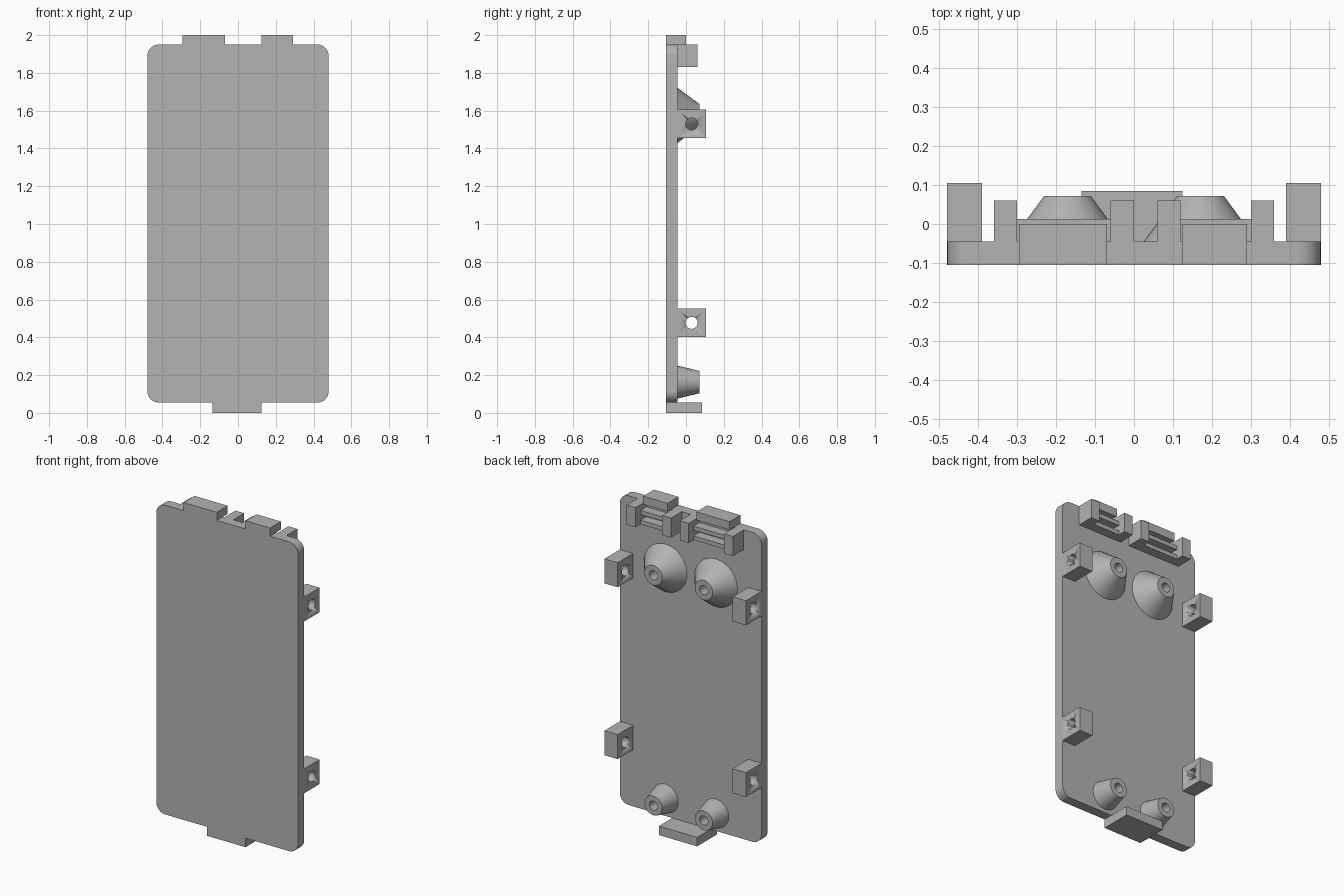
import bpy, bmesh, math
from mathutils import Matrix

if "Cube" in bpy.data.objects:
    bpy.data.objects.remove(bpy.data.objects["Cube"])

grey = bpy.data.materials.new("plain_grey")
grey.diffuse_color = (0.45, 0.45, 0.45, 1)
grey.use_nodes = True
grey.node_tree.nodes["Principled BSDF"].inputs["Base Color"].default_value = grey.diffuse_color

BACK = -0.045    # rear surface of the panel
FRONT = -0.105   # front surface of the panel


def finish(name, bm):
    bmesh.ops.recalc_face_normals(bm, faces=bm.faces)
    me = bpy.data.meshes.new(name)
    bm.to_mesh(me)
    bm.free()
    me.materials.append(grey)
    ob = bpy.data.objects.new(name, me)
    bpy.context.collection.objects.link(ob)
    bpy.ops.object.select_all(action='DESELECT')
    ob.select_set(True)
    bpy.context.view_layer.objects.active = ob
    bpy.ops.object.shade_smooth_by_angle(angle=math.radians(30))
    return ob


def box(name, x, y, z, corner=0):
    """Box from (min, max) ranges; corner rounds the edges running along y."""
    bm = bmesh.new()
    size = [b - a for a, b in (x, y, z)]
    mid = [(a + b) / 2 for a, b in (x, y, z)]
    bmesh.ops.create_cube(bm, size=1, matrix=Matrix.Translation(mid) @ Matrix.Diagonal((*size, 1)))
    if corner:
        edges = [e for e in bm.edges if abs(e.verts[0].co.y - e.verts[1].co.y) > 0.01]
        bmesh.ops.bevel(bm, geom=edges, offset=corner, segments=10, profile=0.5, affect='EDGES')
    return finish(name, bm)


def boss(name, x, z, base_r, top_r, top_y=0.072, hole_r=0.028):
    """Tapered screw boss with a blind hole, lathed around the y axis."""
    bm = bmesh.new()
    floor = BACK + 0.01
    profile = [(0, BACK), (base_r, BACK), (top_r, top_y), (hole_r, top_y), (hole_r, floor), (0, floor)]
    vs = [bm.verts.new((x + r, y, z)) for r, y in profile]
    es = [bm.edges.new(p) for p in zip(vs, vs[1:])]
    bmesh.ops.spin(bm, geom=vs + es, cent=(x, 0, z), axis=(0, 1, 0),
                   angle=math.tau, steps=48, use_duplicate=False)
    bmesh.ops.remove_doubles(bm, verts=bm.verts, dist=1e-5)
    return finish(name, bm)


def lug(name, x, z, hole_r=0.032, hole_y=0.03, n=32):
    """Square lug with a through hole along x."""
    ob = box(name, x, (BACK, 0.105), (z - 0.075, z + 0.075))
    bm = bmesh.new()
    place = Matrix.Translation(((x[0] + x[1]) / 2, hole_y, z)) @ Matrix.Rotation(math.pi / 2, 4, 'Y')
    bmesh.ops.create_cone(bm, cap_ends=True, segments=n, radius1=hole_r, radius2=hole_r,
                          depth=0.2, matrix=place)
    cutter = finish("hole_cutter", bm)
    cutter.hide_render = True
    bpy.context.view_layer.objects.active = ob
    mod = ob.modifiers.new("hole", 'BOOLEAN')
    mod.operation, mod.solver, mod.object = 'DIFFERENCE', 'EXACT', cutter
    bpy.ops.object.modifier_apply(modifier=mod.name)
    bpy.data.objects.remove(cutter)


# Main panel
box("panel", (-0.48, 0.48), (FRONT, BACK), (0.055, 1.95), corner=0.06)

# Locating tab at the bottom edge
box("bottom_tab", (-0.135, 0.125), (FRONT, 0.085), (0, 0.055))

# Top tabs, each with two ribs below, held between two posts
for side, tab, ribs in (("left", (-0.295, -0.07), (-0.30, -0.06)),
                        ("right", (0.125, 0.29), (0.12, 0.30))):
    box(side + "_top_tab", tab, (FRONT, 0), (1.95, 2.0))
    for level, z in (("lower", 1.83), ("upper", 1.89)):
        box(f"{side}_{level}_rib", ribs, (BACK, 0.013), (z, z + 0.025))
    box(side + "_outer_post", (ribs[0] - 0.06, ribs[0]), (BACK, 0.06), (1.83, 1.95))
    box(side + "_inner_post", (ribs[1], ribs[1] + 0.06), (BACK, 0.06), (1.83, 1.95))

# Side lugs and screw bosses
for side, s in (("left", -1), ("right", 1)):
    x = tuple(sorted((s * 0.39, s * 0.48)))
    lug(side + "_lower_lug", x, 0.477)
    lug(side + "_upper_lug", x, 1.53)
    boss(side + "_upper_boss", s * 0.171, 1.575, 0.146, 0.06)
    boss(side + "_lower_boss", s * 0.171, 0.163, 0.087, 0.059)
